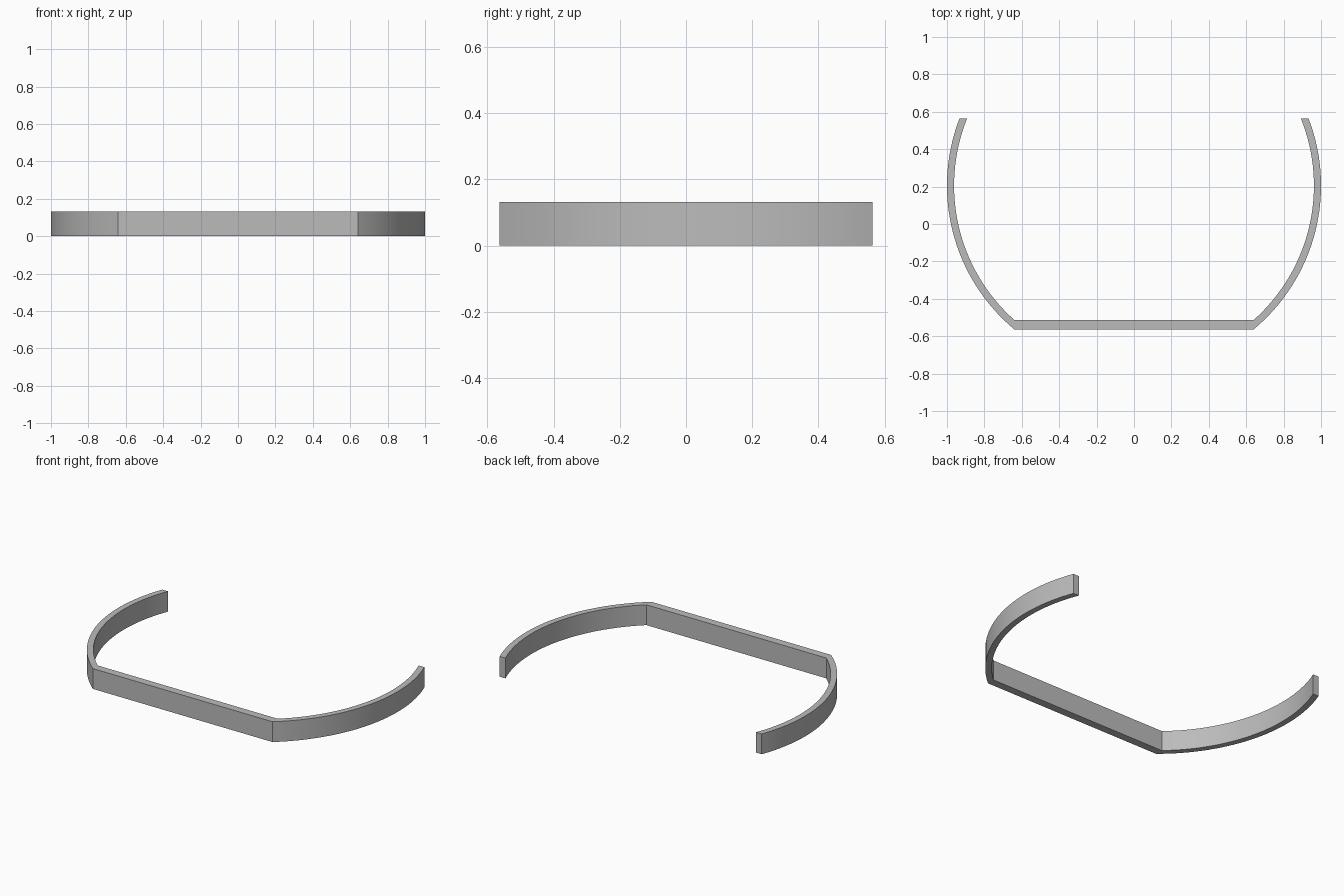
import bpy, bmesh, math

if "Cube" in bpy.data.objects:
    bpy.data.objects.remove(bpy.data.objects["Cube"])

R_OUT, R_IN = 1.0, 0.962       # arc radii
CY = 0.205                     # arc centre in y
Y_BACK, Y_FRONT, Y_INNER = 0.563, -0.563, -0.512
HEIGHT, STEPS = 0.131, 32


def arc(radius, y_start, y_end):
    """Right-hand arc points between two y levels."""
    a = math.asin((y_start - CY) / radius)
    b = math.asin((y_end - CY) / radius)
    angles = [a + (b - a) * i / STEPS for i in range(STEPS + 1)]
    return [(radius * math.cos(t), CY + radius * math.sin(t)) for t in angles]


# Right half of the band, then its mirror on the left
outer = arc(R_OUT, Y_FRONT, Y_BACK)
inner = arc(R_IN, Y_INNER, Y_BACK)
outer = [(-x, y) for x, y in reversed(outer)] + outer
inner = [(-x, y) for x, y in reversed(inner)] + inner

# Flat strip between the outer and inner lines
bm = bmesh.new()
vo = [bm.verts.new((x, y, 0)) for x, y in outer]
vi = [bm.verts.new((x, y, 0)) for x, y in inner]
for i in range(len(vo) - 1):
    bm.faces.new((vo[i], vo[i + 1], vi[i + 1], vi[i]))

# Raise the strip to full height
raised = bmesh.ops.extrude_face_region(bm, geom=bm.faces[:], use_keep_orig=True)
verts = [g for g in raised["geom"] if isinstance(g, bmesh.types.BMVert)]
bmesh.ops.translate(bm, verts=verts, vec=(0, 0, HEIGHT))
bmesh.ops.recalc_face_normals(bm, faces=bm.faces[:])

mesh = bpy.data.meshes.new("open_band")
bm.to_mesh(mesh)
bm.free()
band = bpy.data.objects.new("open_band", mesh)
bpy.context.collection.objects.link(band)

grey = bpy.data.materials.new("grey")
grey.diffuse_color = (0.5, 0.5, 0.5, 1)
grey.use_nodes = True
grey.node_tree.nodes["Principled BSDF"].inputs["Base Color"].default_value = grey.diffuse_color
mesh.materials.append(grey)

# Smooth curved walls, crisp corners
bpy.context.view_layer.objects.active = band
band.select_set(True)
bpy.ops.object.shade_smooth_by_angle(angle=math.radians(30))
